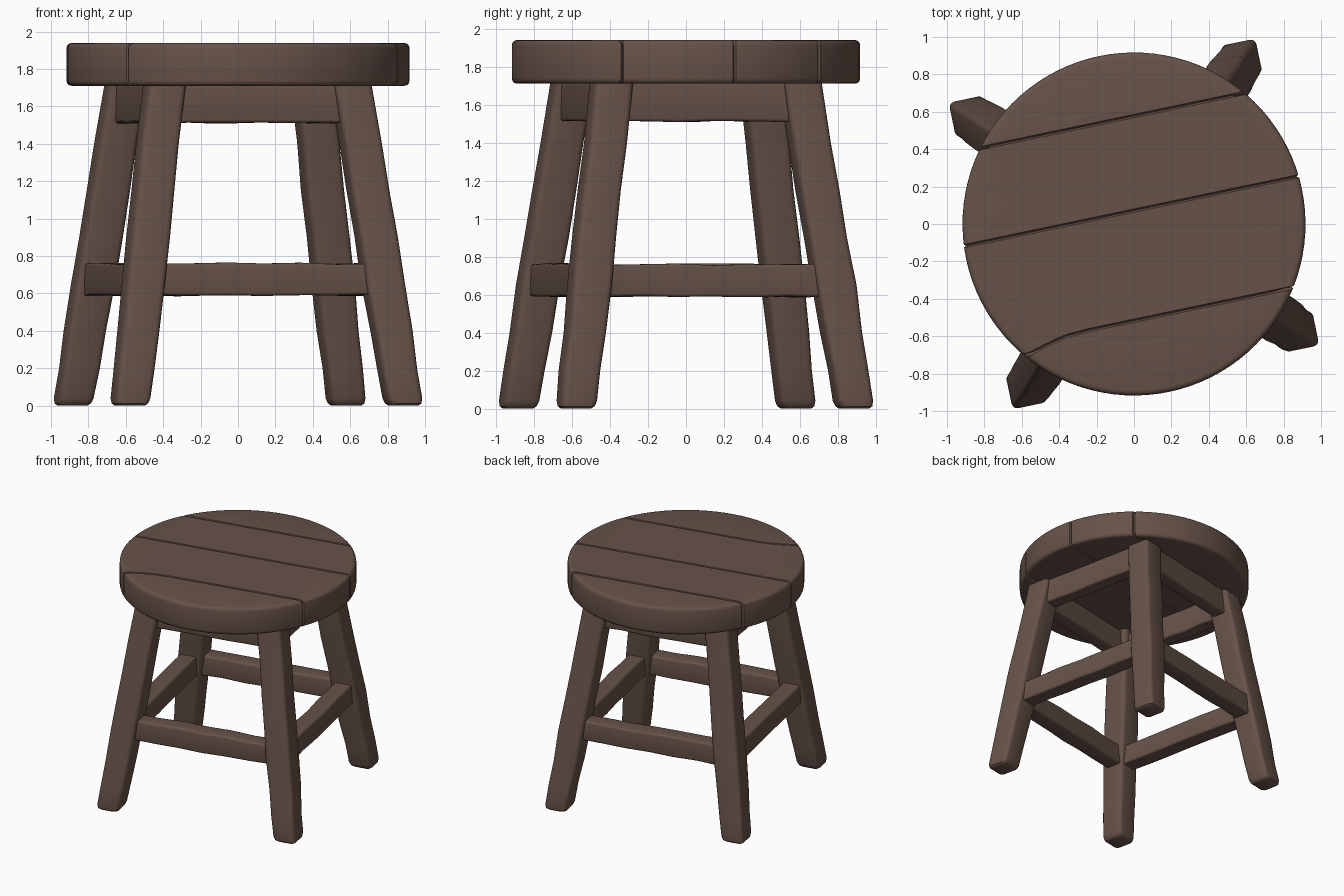
import bpy, bmesh, math, random
from mathutils import Vector, Matrix

if "Cube" in bpy.data.objects:
    bpy.data.objects.remove(bpy.data.objects["Cube"])

random.seed(4)
TURN = math.radians(11.8)          # whole stool is turned slightly about z

wood = bpy.data.materials.new("dark brown wood")
wood.diffuse_color = (0.135, 0.085, 0.066, 1)
wood.use_nodes = True
wood.node_tree.nodes["Principled BSDF"].inputs["Base Color"].default_value = wood.diffuse_color


def finish(bm, name, turn):
    bmesh.ops.recalc_face_normals(bm, faces=bm.faces[:])
    bm.transform(Matrix.Rotation(turn, 4, 'Z'))
    me = bpy.data.meshes.new(name)
    bm.to_mesh(me)
    bm.free()
    me.materials.append(wood)
    for p in me.polygons:
        p.use_smooth = True
    me.set_sharp_from_angle(angle=math.radians(40))
    ob = bpy.data.objects.new(name, me)
    bpy.context.collection.objects.link(ob)
    return ob


def ring(bm, c, u, v, w, h, r):
    """Rounded rectangle of vertices around centre c."""
    out = []
    for k in range(4):
        a0 = k * math.pi / 2
        sx = 1 if k in (0, 3) else -1
        sy = 1 if k in (0, 1) else -1
        for j in range(4):
            a = a0 + j * math.pi / 6
            x = sx * (w / 2 - r) + r * math.cos(a)
            y = sy * (h / 2 - r) + r * math.sin(a)
            out.append(bm.verts.new(c + u * x + v * y))
    return out


def loft(name, stations, u, v, turn, r):
    """Beam through stations of (centre, width, height)."""
    bm = bmesh.new()
    rings = [ring(bm, c, u, v, w, h, r) for c, w, h in stations]
    n = len(rings[0])
    for a, b in zip(rings, rings[1:]):
        for i in range(n):
            bm.faces.new((a[i], a[(i + 1) % n], b[(i + 1) % n], b[i]))
    bm.faces.new(rings[0])
    bm.faces.new(rings[-1])
    return finish(bm, name, turn)


def wob(s):
    return random.uniform(-s, s)


X, Y, Z = Vector((1, 0, 0)), Vector((0, 1, 0)), Vector((0, 0, 1))


def spread(z):                      # leg distance from the middle at height z
    return 0.748 - 0.24 * z / 1.71


# Seat: rounded disc cut into four planks by grooves
bm = bmesh.new()
bmesh.ops.create_cone(bm, cap_ends=True, segments=96, radius1=0.917, radius2=0.917,
                      depth=0.23, matrix=Matrix.Translation((0, 0, 1.825)))
rims = [e for e in bm.edges if abs(e.verts[0].co.z - e.verts[1].co.z) < 1e-4]
bmesh.ops.bevel(bm, geom=rims, offset=0.028, segments=3, profile=0.5, affect='EDGES')


def slice_at(co, no):
    bmesh.ops.bisect_plane(bm, geom=bm.verts[:] + bm.edges[:] + bm.faces[:],
                           dist=1e-5, plane_co=co, plane_no=no)


grooves = (0.565, 0.07, -0.506)
for g in grooves:
    for d in (-0.009, 0, 0.009):
        slice_at((0, g + d, 0), Y)
for i in range(15):
    slice_at((-0.7501 + i * 0.1 if i > 3 else -0.7501 + i * 0.09, 0, 0), X)
for v in bm.verts:
    x, y, z = v.co
    rad = math.hypot(x, y)
    for g in grooves:
        if abs(y - g) < 1e-4:
            if rad > 0.88:
                v.co.x *= 0.988
                v.co.y *= 0.988
                rad *= 0.988
            if z > 1.92:
                v.co.z -= 0.016
            elif z < 1.73:
                v.co.z += 0.008
    # the front groove bends towards the rim at its left end
    if x < -0.41:
        t = min((-0.41 - x) / 0.28, 1.1)
        v.co.y -= 0.085 * t ** 1.3 * math.exp(-((y + 0.506) / 0.16) ** 2)
        k = rad / math.hypot(v.co.x, v.co.y)
        v.co.x *= k
        v.co.y *= k
finish(bm, "seat", TURN)

# Legs, aprons and stretchers: one of each per side
sides = ("front", "right", "back", "left")
corners = ("front_right", "back_right", "back_left", "front_left")
for k in range(4):
    turn = TURN + k * math.pi / 2

    # Splayed square leg with rounded foot
    st = []
    for z, s in ((0.0, 0.145), (0.012, 0.175), (0.04, 0.19), (0.2, 0.193), (0.4, 0.2),
                 (0.65, 0.207), (0.9, 0.205), (1.15, 0.205), (1.4, 0.203), (1.72, 0.203)):
        m = 0.004 if 0.1 < z < 1.6 else 0
        d = spread(z)
        st.append((Vector((d + wob(m), -d + wob(m), z)), s + wob(m), s + wob(m)))
    loft(corners[k] + "_leg", st, X, Y, turn, 0.03)

    # Apron under the seat and stretcher lower down
    for name, z, thick, high in (("apron", 1.615, 0.12, 0.205), ("stretcher", 0.675, 0.14, 0.17)):
        d = spread(z)
        half = d - 0.06
        st = []
        for i in range(7):
            x = -half + 2 * half * i / 6
            st.append((Vector((x, -d + wob(0.003), z + wob(0.003))),
                       thick + wob(0.006), high + wob(0.006)))
        loft(sides[k] + "_" + name, st, Y, Z, turn, 0.016)
